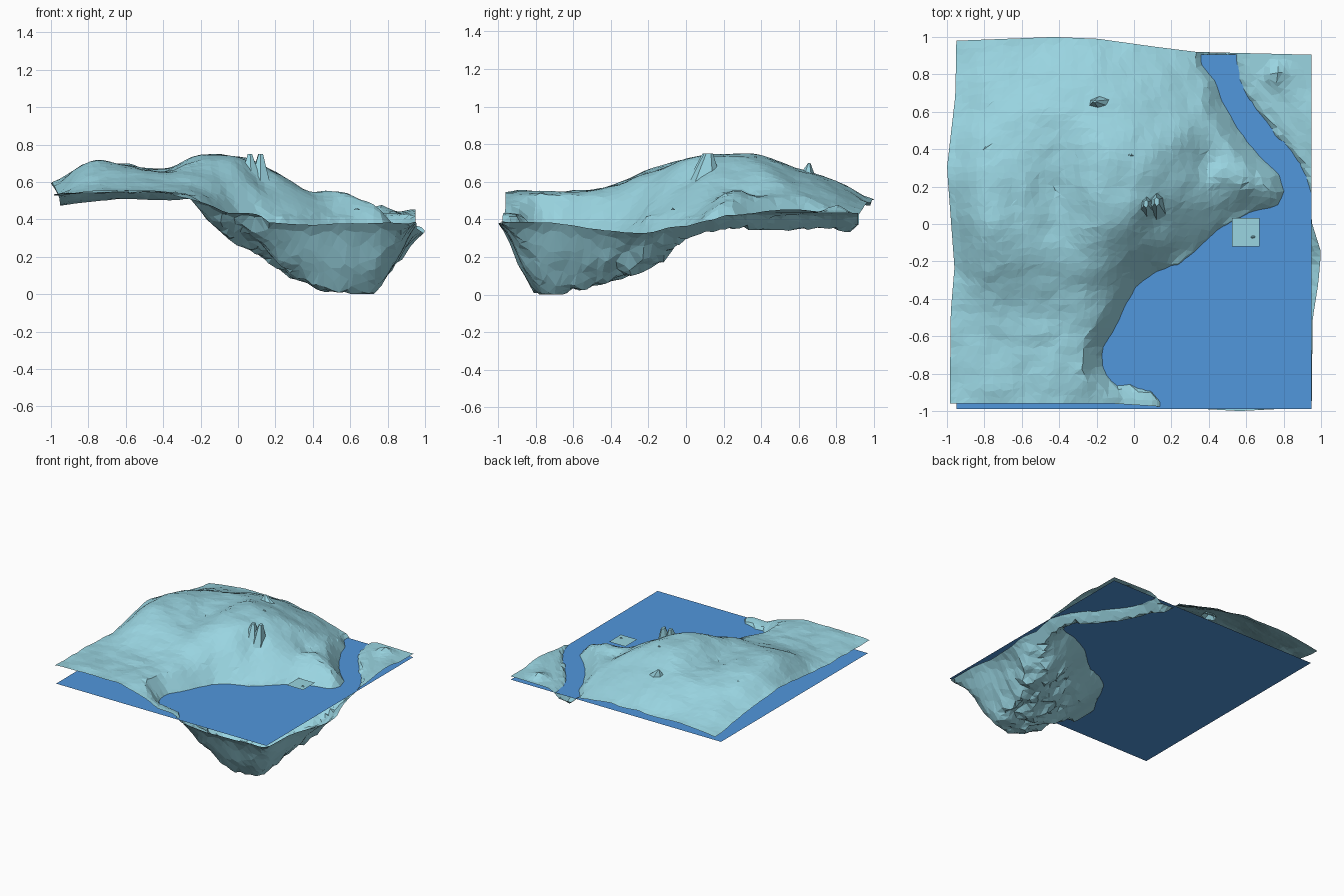
import bpy, bmesh, math, random
from mathutils import Vector, noise

if "Cube" in bpy.data.objects:
    bpy.data.objects.remove(bpy.data.objects["Cube"])

random.seed(4)
WATER = 0.405
N = 52


def material(name, rgb):
    m = bpy.data.materials.new(name)
    m.diffuse_color = (*rgb, 1)
    m.use_nodes = True
    m.node_tree.nodes["Principled BSDF"].inputs["Base Color"].default_value = m.diffuse_color
    return m


LAND = material("pale_teal_land", (0.32, 0.66, 0.75))
BLUE = material("lake_blue", (0.083, 0.31, 0.72))


def add_object(name, bm, mat):
    me = bpy.data.meshes.new(name)
    bm.to_mesh(me)
    bm.free()
    me.materials.append(mat)
    ob = bpy.data.objects.new(name, me)
    bpy.context.collection.objects.link(ob)
    return ob


# Broad relief: control heights, rows run from back to front, columns left to right
RELIEF = [
    (.47, .50, .505, .505, .50, .49, .46, .42, .40, .42, .42),
    (.50, .54, .57, .60, .60, .57, .52, .45, .41, .45, .43),
    (.54, .60, .64, .66, .67, .65, .59, .52, .44, .42, .45),
    (.58, .67, .68, .67, .735, .72, .65, .54, .50, .43, .43),
    (.59, .70, .69, .66, .745, .735, .65, .54, .51, .46, .41),
    (.57, .71, .69, .655, .72, .70, .57, .46, .35, .31, .36),
    (.54, .66, .66, .64, .64, .55, .42, .32, .17, .15, .33),
    (.53, .57, .58, .575, .55, .41, .24, .14, .08, .12, .34),
    (.53, .545, .545, .545, .52, .37, .20, .07, .04, .08, .37),
    (.53, .55, .55, .55, .51, .38, .20, .07, .02, .12, .39),
    (.53, .545, .54, .54, .50, .42, .39, .37, .38, .38, .40),
]

# Waterline of the lake and the river that leaves it
SHORE = [Vector(p) for p in (
    (.77, .10), (.6, .05), (.45, -.03), (.35, -.12), (.27, -.22), (.12, -.25),
    (.02, -.32), (-.04, -.42), (-.1, -.55), (-.17, -.67), (-.17, -.78), (-.1, -.87),
    (.05, -.85), (.14, -.91), (.15, -1.0), (.965, -1.01), (.98, -.5), (1.04, -.12),
    (.96, .1), (.95, .17), (.9, .3), (.84, .4), (.76, .47), (.7, .56), (.62, .66),
    (.56, .77), (.54, .95), (.36, .95), (.36, .85), (.43, .77), (.47, .65), (.56, .5),
    (.62, .42), (.68, .35), (.77, .27), (.8, .17))]


def catmull(p, t):
    a, b, c, d = p
    return b + .5 * t * (c - a + t * (2 * a - 5 * b + 4 * c - d + t * (3 * (b - c) + d - a)))


def relief(x, y):
    fx, fy = (x + 1) * 5, (1 - y) * 5
    i, j = min(9, max(0, int(fx))), min(9, max(0, int(fy)))
    tx, ty = min(1, max(0, fx - i)), min(1, max(0, fy - j))
    k = lambda n: min(10, max(0, n))
    rows = [catmull([RELIEF[k(j + b)][k(i + a)] for a in range(-1, 3)], tx) for b in range(-1, 3)]
    return catmull(rows, ty)


def shore_distance(x, y):
    """Positive on land, negative in the water."""
    p, inside, best = Vector((x, y)), False, 9
    for a, b in zip(SHORE, SHORE[1:] + SHORE[:1]):
        if (a.y > y) != (b.y > y) and x < a.x + (y - a.y) * (b.x - a.x) / (b.y - a.y):
            inside = not inside
        d = b - a
        t = min(1, max(0, (p - a).dot(d) / d.length_squared))
        best = min(best, (a + d * t - p).length)
    return -best if inside else best


def bump(x, y, cx, cy, r, h):
    return h * math.exp(-((x - cx) ** 2 + (y - cy) ** 2) / (r * r))


def height(x, y, z):
    s = shore_distance(x, y)
    n = noise.noise(Vector((x * 6, y * 6, 3)))
    fine = noise.noise(Vector((x * 13, y * 13, 8)))
    # gully and ridge beside the river, knolls on the far bank
    z += bump(x, y, .39, .33, .07, -.03) + bump(x, y, .47, .28, .06, .03)
    z += bump(x, y, .57, .22, .07, .025) + bump(x, y, .75, .8, .06, .03)
    z += bump(x, y, .1, .0, .08, -.04)
    # sharp pit in the lake bed
    z += bump(x, y, .65, -.72, .07, -.04)
    if s > 0:
        z += n * .012 + fine * .006
        z = min(z, WATER + .003 + s * 1.2)
        return max(z, WATER + .003 + min(s * .4, .025))
    if z < .4:
        z += (n * .03 + fine * .04) * min(1, -s * 7)
    return max(0, min(z, WATER - .003 + s * .9))


def along(points, t):
    for (a, va), (b, vb) in zip(points, points[1:]):
        if t <= b:
            return va + (vb - va) * max(0, (t - a) / (b - a))
    return points[-1][1]


# Uneven outline of the ground sheet
LEFT = [(-1, -.985), (-.5, -.98), (-.25, -.96), (.3, -1), (.7, -.955), (1, -.95)]
RIGHT = [(-1, .95), (-.5, .955), (-.3, .985), (-.12, 1.0), (.05, .95), (1, .95)]
BACK = [(-1, .98), (-.45, 1), (-.2, .99), (.1, .95), (.35, .92), (1, .905)]
FRONT = [(-1, -.96), (-.1, -.96), (.15, -.975), (.6, -1), (1, -.98)]

# Ground sheet: hills, banks and lake bed in one faceted surface
bm = bmesh.new()
grid = []
for j in range(N + 1):
    row = []
    for i in range(N + 1):
        u, v = 2 * i / N - 1, 2 * j / N - 1
        if 0 < i < N:
            u += random.uniform(-.3, .3) * 2 / N
        if 0 < j < N:
            v += random.uniform(-.3, .3) * 2 / N
        l, r, f, b = along(LEFT, v), along(RIGHT, v), along(FRONT, u), along(BACK, u)
        x, y = l + (r - l) * (u + 1) / 2, f + (b - f) * (v + 1) / 2
        # the outer strip follows the sheet's own edge, the rest the true position
        e = max(abs(u), abs(v)) ** 6
        z = relief(x + (u - x) * e, y + (v - y) * e)
        row.append(bm.verts.new((x, y, height(x, y, z))))
    grid.append(row)
for j in range(N):
    for i in range(N):
        a, b, c, d = grid[j][i], grid[j][i + 1], grid[j + 1][i + 1], grid[j + 1][i]
        # split each cell along its flatter diagonal
        if abs(a.co.z - c.co.z) < abs(b.co.z - d.co.z):
            bm.faces.new((a, b, c)), bm.faces.new((a, c, d))
        else:
            bm.faces.new((a, b, d)), bm.faces.new((b, c, d))
low = min(v.co.z for row in grid for v in row)
for row in grid:
    for v in row:
        v.co.z -= low * max(0, 1 - v.co.z / .2)  # deepest point rests on z = 0
add_object("ground", bm, LAND)


def sheet(name, x0, x1, y0, y1, z, mat):
    bm = bmesh.new()
    bm.faces.new([bm.verts.new(p) for p in ((x0, y0, z), (x1, y0, z), (x1, y1, z), (x0, y1, z))])
    add_object(name, bm, mat)


# Water surface and the small square platform floating over the lake
sheet("water", -.95, .95, -.99, .905, WATER, BLUE)
sheet("platform", .525, .672, -.12, .032, .455, LAND)


def rock(name, x, y, z0, z1, rx, ry, lean=(0, 0)):
    bm = bmesh.new()
    bmesh.ops.create_cone(bm, cap_ends=False, segments=6, radius1=1, radius2=.15, depth=1)
    for v in bm.verts:
        t = v.co.z + .5
        k = random.uniform(.8, 1.15)
        v.co = (x + v.co.x * rx * k + lean[0] * t, y + v.co.y * ry * k + lean[1] * t, z0 + (z1 - z0) * t)
    top = [v for v in bm.verts if v.co.z > (z0 + z1) / 2]
    bmesh.ops.contextual_create(bm, geom=top)
    add_object(name, bm, LAND)


# Crags and loose rocks
rock("crag_left", .075, .08, .52, .75, .09, .14, (-.01, .03))
rock("crag_right", .12, .08, .48, .75, .09, .15, (0, .04))
rock("ridge_rock", -.18, .645, .63, .70, .07, .04, (-.03, .01))
rock("arched_rock", 0, .36, .69, .735, .06, .025, (-.02, .01))
rock("platform_pebble", .635, -.07, .45, .462, .02, .012)
